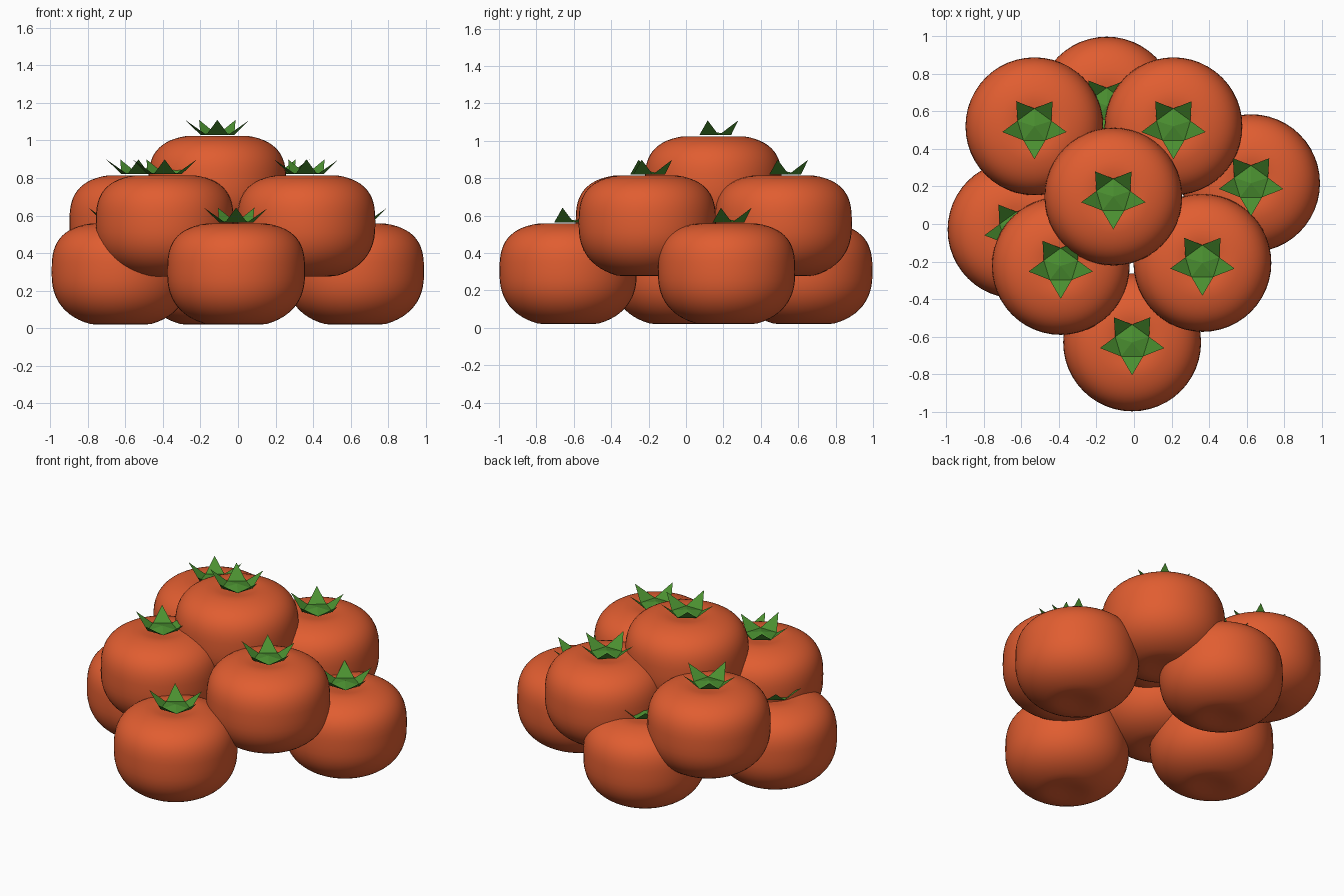
import bpy, bmesh
from math import sin, cos, pi, radians

if "Cube" in bpy.data.objects:
    bpy.data.objects.remove(bpy.data.objects["Cube"])


def material(name, color):
    m = bpy.data.materials.new(name)
    m.diffuse_color = color
    m.use_nodes = True
    m.node_tree.nodes["Principled BSDF"].inputs["Base Color"].default_value = m.diffuse_color
    return m


SKIN = material("orange_red_skin", (0.75, 0.11, 0.03, 1))
LEAF = material("leaf_green", (0.07, 0.28, 0.03, 1))

R, MID, TOP, BOTTOM = 0.367, 0.295, 0.27, 0.29


def make_mesh(name, bm, mat, smooth):
    bmesh.ops.recalc_face_normals(bm, faces=bm.faces)
    for f in bm.faces:
        f.smooth = smooth
    me = bpy.data.meshes.new(name)
    bm.to_mesh(me)
    bm.free()
    me.materials.append(mat)
    return me


# Fruit body: squarish profile with shallow dimples, spun around z
def fruit_mesh(steps=32, sides=48):
    bm = bmesh.new()
    verts = []
    for i in range(steps + 1):
        a = -pi / 2 + pi * i / steps
        n, h = (3.0, TOP) if a > 0 else (2.4, BOTTOM)
        r = R * max(cos(a), 0) ** (2 / n)
        if i in (0, steps):
            r = 0
        z = h * abs(sin(a)) ** (2 / n) * (1 if a > 0 else -1)
        if r < 0.17:
            z -= 0.025 * (1 - (r / 0.17) ** 2) ** 2 * (1 if a > 0 else -1)
        verts.append(bm.verts.new((r, 0, MID + z)))
    edges = [bm.edges.new(p) for p in zip(verts, verts[1:])]
    bmesh.ops.spin(bm, geom=verts + edges, cent=(0, 0, 0), axis=(0, 0, 1),
                   angle=2 * pi, steps=sides)
    bmesh.ops.remove_doubles(bm, verts=bm.verts, dist=0.0005)
    return make_mesh("fruit", bm, SKIN, True)


# Calyx: domed five-sided hub with upturned pointed sepals
def calyx_mesh():
    bm = bmesh.new()
    hub = bm.verts.new((0, 0, 0.582))
    tips = [(270, 0.175), (350, 0.174), (54, 0.165), (126, 0.165), (190, 0.174)]
    notch_angles = [308, 18, 90, 162, 232]

    def polar(deg, r, z):
        return bm.verts.new((r * cos(radians(deg)), r * sin(radians(deg)), z))

    notches = [polar(d, 0.095, 0.563) for d in notch_angles]
    for i, (deg, r) in enumerate(tips):
        a, b = notches[i - 1], notches[i]
        tip = polar(deg, r, 0.642)
        bm.faces.new((hub, a, b))
        bm.faces.new((a, tip, b))
    me = make_mesh("calyx", bm, LEAF, False)
    if me.polygons[0].normal.z < 0:
        me.flip_normals()
    return me


FRUIT, CALYX = fruit_mesh(), calyx_mesh()

# Pyramid stack: four below, four in the middle, one on top
layers = {
    "bottom": (0.0, [(-0.01, -0.63), (0.623, 0.217), (-0.145, 0.63), (-0.625, -0.03)]),
    "middle": (0.257, [(-0.53, 0.52), (0.21, 0.52), (-0.39, -0.223), (0.364, -0.207)]),
    "top": (0.467, [(-0.11, 0.146)]),
}
for layer, (z, spots) in layers.items():
    for i, (x, y) in enumerate(spots, 1):
        for part, me in (("fruit", FRUIT), ("calyx", CALYX)):
            ob = bpy.data.objects.new(f"{layer}_{part}_{i}", me)
            ob.location = (x, y, z)
            bpy.context.collection.objects.link(ob)
